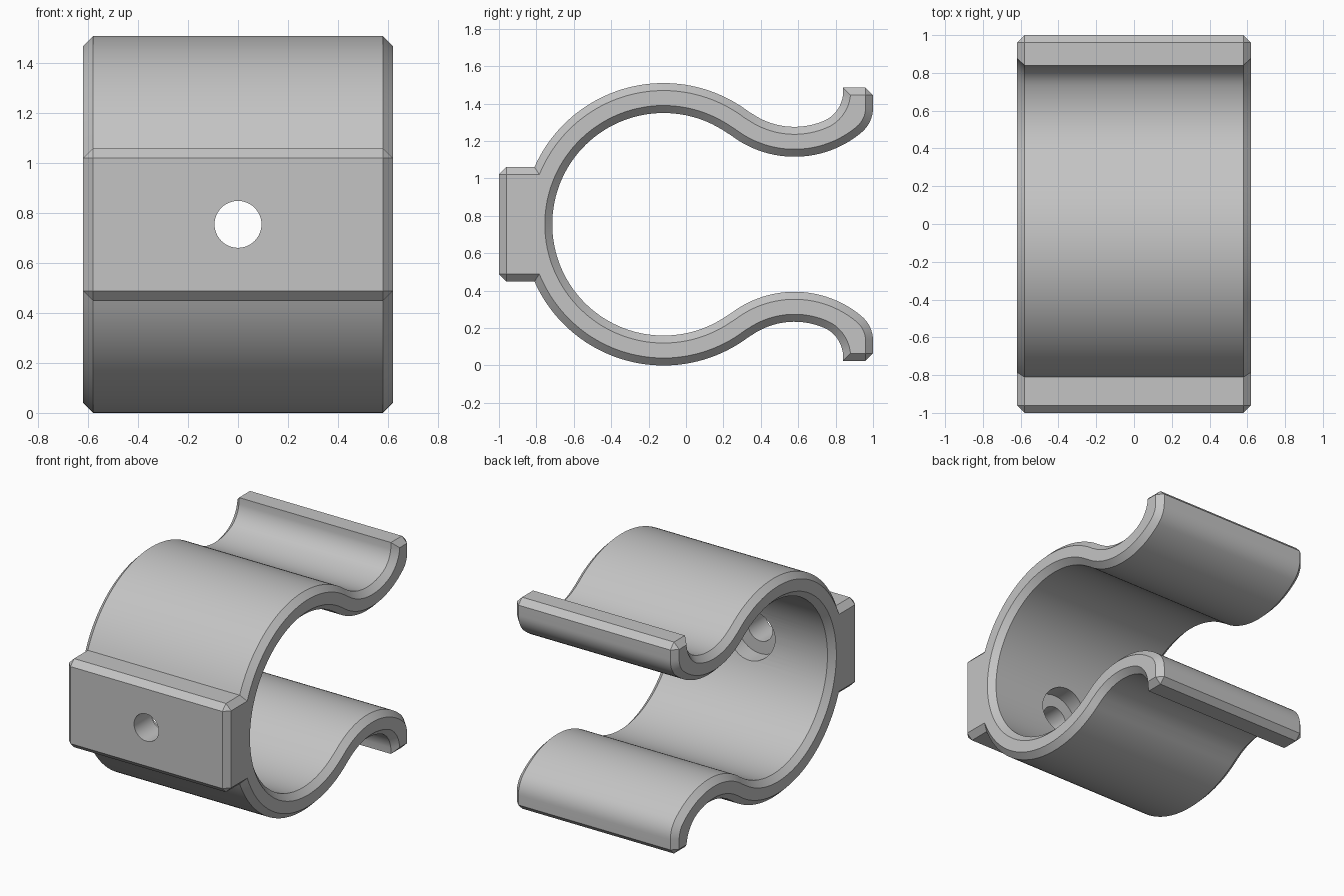
import bpy, bmesh
from math import sin, cos, pi, radians, asin, atan2
from mathutils import Vector, Matrix

if "Cube" in bpy.data.objects:
    bpy.data.objects.remove(bpy.data.objects["Cube"])

MID = 0.755          # height of the ring centre
HALF = 0.62          # half width
CH = 0.04            # chamfer size
RING, FLARE = Vector((-0.12, 0)), Vector((0.58, 0.921))
R_OUT, R_IN = 0.755, 0.595
F_IN, F_OUT = 0.40, 0.56
TIP = 0.73
BLOCK = 0.306


def arc(centre, r, a0, a1, n):
    steps = [a0 + (a1 - a0) * i / n for i in range(n + 1)]
    return [centre + Vector((r * cos(a), r * sin(a))) for a in steps]


# Upper half of the side outline, from the block round the lip to the bore
phi = atan2(FLARE.y - RING.y, FLARE.x - RING.x)
lip_in, lip_out = Vector((0.67, 0.709)), Vector((0.83, 0.622))
a_in = atan2(*reversed(lip_in - FLARE))
a_out = atan2(*reversed(lip_out - FLARE))
front_corner, tip_corner = Vector((-1, BLOCK)), Vector((1, TIP))
half = [front_corner]
half += arc(RING, R_OUT, pi - asin(BLOCK / R_OUT), phi, 40)
half += arc(FLARE, F_IN, phi - pi, a_in, 20)[1:]
half += arc(lip_in, 0.17, a_in, radians(-8), 8)[1:]
half += [Vector((0.84, TIP)), tip_corner]
half += arc(lip_out, 0.17, 0, a_out, 8)
half += arc(FLARE, F_OUT, a_out, phi - pi, 24)[1:]
half += arc(RING, R_IN, phi, pi, 44)[1:]
outline = half + [Vector((p.x, -p.y)) for p in reversed(half[:-1])]


# Full outline with cut long corners, and the inset outline of the end faces
def is_cut(p):
    return any((Vector((p.x, abs(p.y))) - c).length < 1e-5
               for c in (front_corner, tip_corner))


full, inset = [], []
for i, p in enumerate(outline):
    before, after = outline[i - 1], outline[(i + 1) % len(outline)]
    d1, d2 = (p - before).normalized(), (after - p).normalized()
    n1, n2 = Vector((d1.y, -d1.x)), Vector((d2.y, -d2.x))
    inner = p + (n1 + n2) * CH / (1 + n1.dot(n2))
    pair = [p - d1 * CH, p + d2 * CH] if is_cut(p) else [p]
    full += pair
    inset += [inner] * len(pair)

# Clip body lofted across its width
bm = bmesh.new()
rings = []
for x, loop in ((-HALF, inset), (CH - HALF, full), (HALF - CH, full), (HALF, inset)):
    rings.append([bm.verts.new((x, p.x, p.y + MID)) for p in loop])
count = len(full)
for a, b in zip(rings, rings[1:]):
    for i in range(count):
        j = (i + 1) % count
        bm.faces.new((a[i], a[j], b[j], b[i]))
bm.faces.new(rings[0])
bm.faces.new(rings[-1])
bmesh.ops.remove_doubles(bm, verts=bm.verts, dist=1e-5)
bmesh.ops.recalc_face_normals(bm, faces=bm.faces)
mesh = bpy.data.meshes.new("spring_clip")
bm.to_mesh(mesh)
bm.free()
clip = bpy.data.objects.new("spring_clip", mesh)
bpy.context.collection.objects.link(clip)

grey = bpy.data.materials.new("plain_grey")
grey.use_nodes = True
colour = (0.55, 0.55, 0.55, 1)
grey.diffuse_color = colour
grey.node_tree.nodes["Principled BSDF"].inputs["Base Color"].default_value = colour
mesh.materials.append(grey)

bpy.ops.object.select_all(action='DESELECT')
bpy.context.view_layer.objects.active = clip
clip.select_set(True)


# Screw hole and the wider recess for the screw head
def bore(name, radius, y0, y1):
    cut = bmesh.new()
    place = Matrix.Translation((0, (y0 + y1) / 2, MID)) @ Matrix.Rotation(pi / 2, 4, 'X')
    bmesh.ops.create_cone(cut, cap_ends=True, segments=48, radius1=radius,
                          radius2=radius, depth=y1 - y0, matrix=place)
    data = bpy.data.meshes.new(name)
    cut.to_mesh(data)
    cut.free()
    data.materials.append(grey)
    cutter = bpy.data.objects.new(name, data)
    cutter.hide_render = True
    bpy.context.collection.objects.link(cutter)
    mod = clip.modifiers.new(name, 'BOOLEAN')
    mod.operation, mod.solver, mod.object = 'DIFFERENCE', 'EXACT', cutter
    bpy.ops.object.modifier_apply(modifier=name)
    bpy.data.objects.remove(cutter)


bore("screw_hole", 0.094, -1.2, -0.4)
bore("head_recess", 0.18, -0.81, -0.4)
bpy.ops.object.shade_smooth_by_angle(angle=radians(30))
